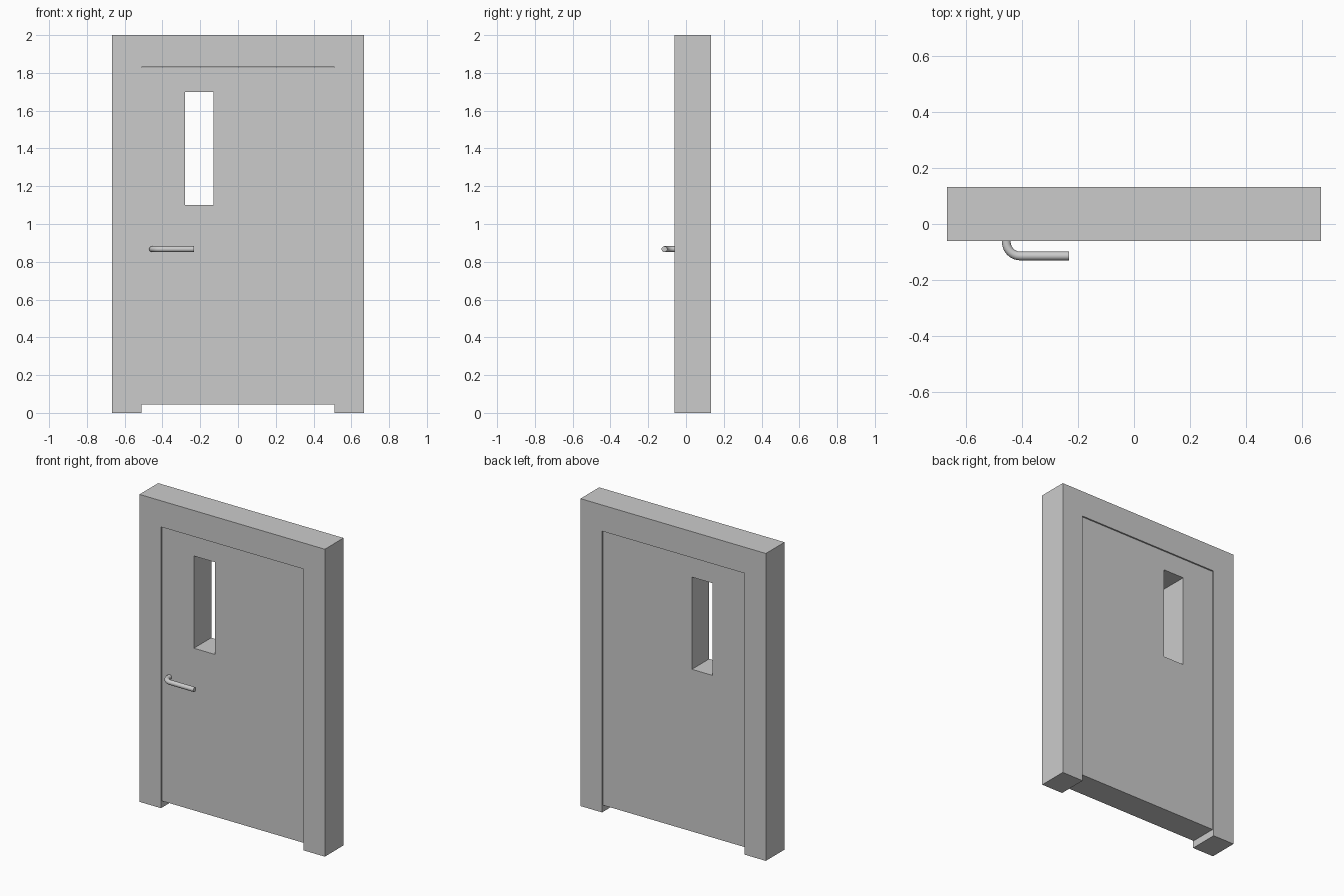
import bpy, bmesh, math

if "Cube" in bpy.data.objects:
    bpy.data.objects.remove(bpy.data.objects["Cube"])

FRONT, BACK, INSET = -0.06, 0.132, 0.007


def finish(name, bm):
    bmesh.ops.recalc_face_normals(bm, faces=bm.faces)
    mesh = bpy.data.meshes.new(name)
    bm.to_mesh(mesh)
    bm.free()
    obj = bpy.data.objects.new(name, mesh)
    bpy.context.collection.objects.link(obj)
    return obj


def rect(x0, x1, z0, z1):
    return [(x0, z0), (x1, z0), (x1, z1), (x0, z1)]


# Door frame: an upside-down U profile pushed through the wall depth
bm = bmesh.new()
outline = [(-0.667, 0), (-0.512, 0), (-0.512, 1.83), (0.512, 1.83),
           (0.512, 0), (0.667, 0), (0.667, 2), (-0.667, 2)]
face = bm.faces.new([bm.verts.new((x, FRONT, z)) for x, z in outline])
new = bmesh.ops.extrude_face_region(bm, geom=[face])["geom"]
bmesh.ops.translate(bm, vec=(0, BACK - FRONT, 0),
                    verts=[v for v in new if isinstance(v, bmesh.types.BMVert)])
bm.faces.ensure_lookup_table()
if not any(all(abs(v.co.y - FRONT) < 1e-6 for v in f.verts) for f in bm.faces):
    bm.faces.new([v for v in bm.verts if abs(v.co.y - FRONT) < 1e-6])
finish("door_frame", bm)

# Door leaf: slightly recessed slab with a tall window opening
bm = bmesh.new()
rings = []
for corners, y in ((rect(-0.51, 0.51, 0.045, 1.828), FRONT + INSET),
                   (rect(-0.28, -0.13, 1.10, 1.70), FRONT + INSET),
                   (rect(-0.28, -0.13, 1.10, 1.70), BACK - INSET),
                   (rect(-0.51, 0.51, 0.045, 1.828), BACK - INSET)):
    rings.append([bm.verts.new((x, y, z)) for x, z in corners])
for a, b in zip(rings, rings[1:] + rings[:1]):
    for i in range(4):
        j = (i + 1) % 4
        bm.faces.new((a[i], a[j], b[j], b[i]))
finish("door_leaf", bm)

# Lever handle: round bar swept along a bent path
bend = 0.05
cx, cy = -0.405, -0.064
path = [(-0.455, FRONT + INSET)]
for i in range(11):
    t = math.pi + i / 10 * math.pi / 2
    path.append((cx + bend * math.cos(t), cy + bend * math.sin(t)))
path.append((-0.232, cy - bend))

curve = bpy.data.curves.new("door_handle", "CURVE")
curve.dimensions = "3D"
curve.bevel_depth = 0.0155
curve.bevel_resolution = 6
curve.use_fill_caps = True
spline = curve.splines.new("POLY")
spline.points.add(len(path) - 1)
for p, (x, y) in zip(spline.points, path):
    p.co = (x, y, 0.867, 1)
handle = bpy.data.objects.new("door_handle", curve)
bpy.context.collection.objects.link(handle)
bpy.context.view_layer.objects.active = handle
handle.select_set(True)
bpy.ops.object.convert(target="MESH")
bpy.ops.object.shade_smooth_by_angle(angle=math.radians(40))
